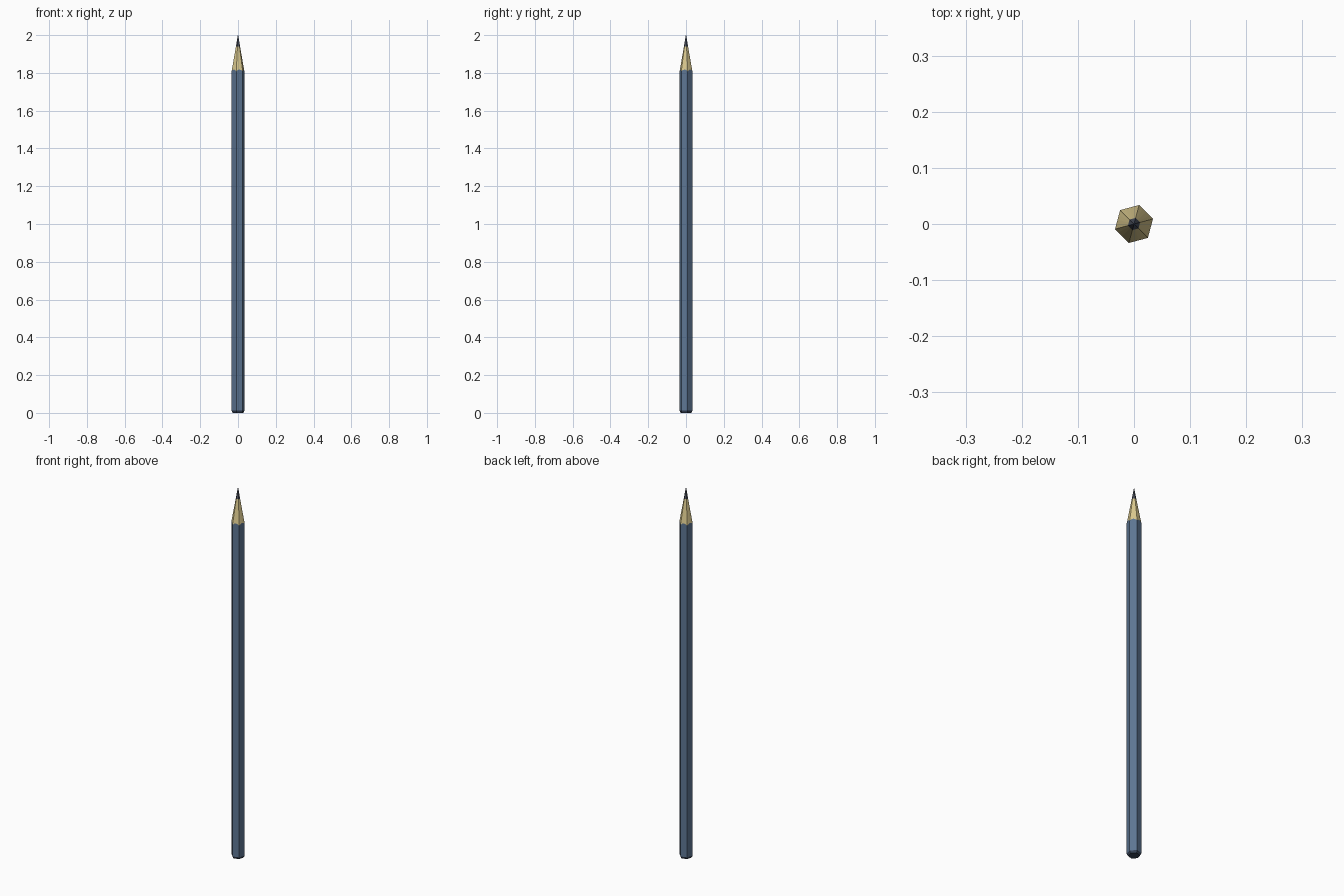
import bpy
from math import cos, sin, pi, radians

if "Cube" in bpy.data.objects:
    bpy.data.objects.remove(bpy.data.objects["Cube"])

N = 24          # points round the pencil, four per flat side
R = 0.035       # corner radius of the hexagon
TURN = radians(15)


def material(name, rgb):
    m = bpy.data.materials.new(name)
    m.diffuse_color = (*rgb, 1)
    m.use_nodes = True
    m.node_tree.nodes["Principled BSDF"].inputs["Base Color"].default_value = m.diffuse_color
    return m


def hex_ring(radius, z, scallop=0.0):
    """Points round a hexagon; flats rise by scallop at their middles."""
    pts = []
    for i in range(N):
        side, t = divmod(i, N // 6)
        t /= N // 6
        a, b = TURN + side * pi / 3, TURN + (side + 1) * pi / 3
        x = radius * ((1 - t) * cos(a) + t * cos(b))
        y = radius * ((1 - t) * sin(a) + t * sin(b))
        pts.append((x, y, z + scallop * sin(pi * t)))
    return pts


def loft(name, rings, mat, cap_bottom=False, cap_top=False):
    verts = [p for ring in rings for p in ring]
    faces = []
    for k in range(len(rings) - 1):
        for i in range(N):
            j = (i + 1) % N
            faces.append((k * N + i, k * N + j, (k + 1) * N + j, (k + 1) * N + i))
    if cap_bottom:
        faces.append(tuple(reversed(range(N))))
    if cap_top:
        faces.append(tuple(range(len(verts) - N, len(verts))))
    me = bpy.data.meshes.new(name)
    me.from_pydata(verts, [], faces)
    me.materials.append(mat)
    ob = bpy.data.objects.new(name, me)
    bpy.context.collection.objects.link(ob)
    return ob


paint = material("blue_paint", (0.11, 0.18, 0.29))
wood = material("bare_wood", (0.70, 0.58, 0.27))
graphite = material("graphite", (0.07, 0.08, 0.11))
end_paint = material("dark_end", (0.04, 0.06, 0.10))

# Painted shaft and sharpened wood share the scalloped edge
edge = hex_ring(R, 1.808, 0.01)
lead_base = hex_ring(0.0112, 1.94)
loft("shaft", [hex_ring(R, 0.012), edge], paint)
loft("sharpened_wood", [edge, lead_base], wood)

# Lead point
loft("lead_point", [lead_base, hex_ring(0.0008, 2.0)], graphite, cap_top=True)

# Chamfered blunt end
loft("blunt_end", [hex_ring(0.029, 0.0), hex_ring(R, 0.012)], end_paint, cap_bottom=True)
